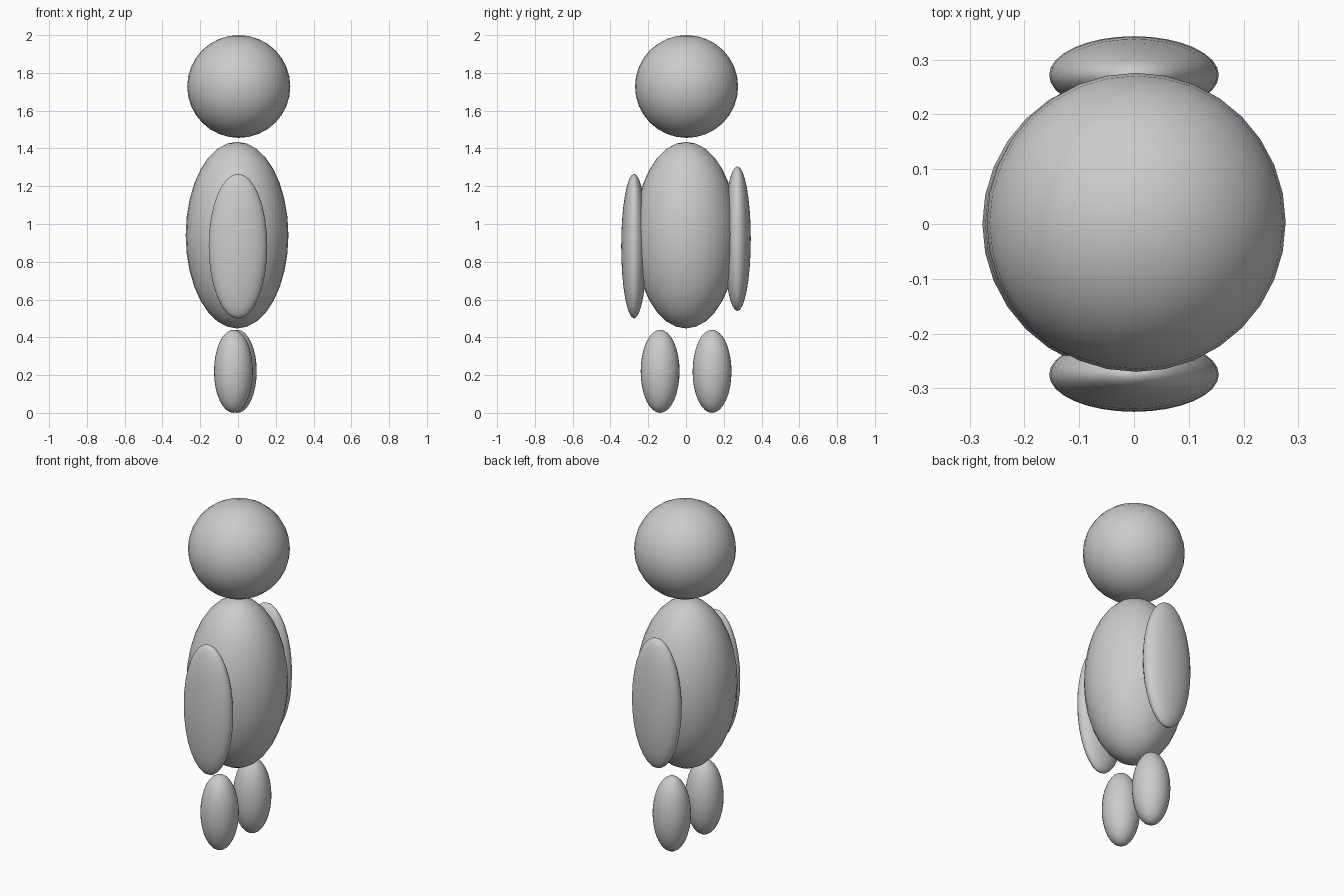
import bpy

if "Cube" in bpy.data.objects:
    bpy.data.objects.remove(bpy.data.objects["Cube"])

grey = bpy.data.materials.new("light_grey")
grey.diffuse_color = (0.6, 0.6, 0.6, 1)
grey.use_nodes = True
grey.node_tree.nodes["Principled BSDF"].inputs["Base Color"].default_value = grey.diffuse_color


def ellipsoid(name, centre, radii):
    """Smooth stretched sphere."""
    bpy.ops.mesh.primitive_uv_sphere_add(segments=32, ring_count=16, radius=1, location=centre)
    ob = bpy.context.object
    ob.name = name
    ob.scale = radii
    bpy.ops.object.transform_apply(location=False, rotation=False, scale=True)
    bpy.ops.object.shade_smooth()
    ob.data.materials.append(grey)
    return ob


# Head and body
ellipsoid("head", (0.004, 0.003, 1.728), (0.273, 0.273, 0.272))
ellipsoid("body", (-0.005, 0, 0.941), (0.272, 0.272, 0.494))

# Flat arms at front and back, the back one slightly higher
ellipsoid("front_arm", (0, -0.275, 0.883), (0.155, 0.068, 0.383))
ellipsoid("back_arm", (0, 0.272, 0.922), (0.155, 0.071, 0.383))

# Legs
ellipsoid("front_leg", (-0.024, -0.137, 0.22), (0.103, 0.103, 0.22))
ellipsoid("back_leg", (-0.004, 0.138, 0.22), (0.103, 0.103, 0.22))
